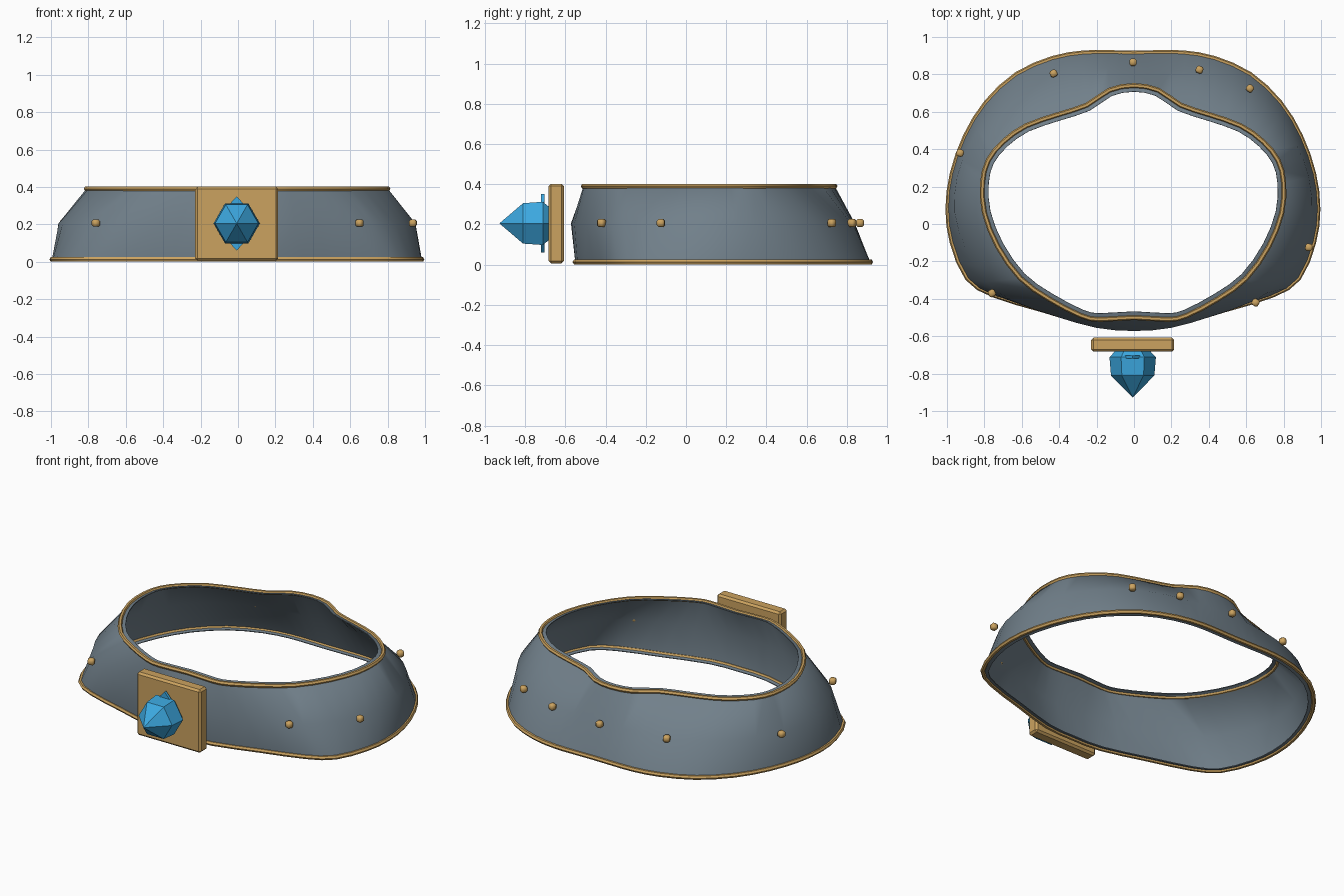
import bpy, bmesh, math
from mathutils import Vector, Matrix

if "Cube" in bpy.data.objects:
    bpy.data.objects.remove(bpy.data.objects["Cube"])


def material(name, rgb):
    m = bpy.data.materials.new(name)
    m.diffuse_color = (*rgb, 1)
    m.use_nodes = True
    m.node_tree.nodes["Principled BSDF"].inputs["Base Color"].default_value = m.diffuse_color
    return m


GREY = material("blue grey band", (0.165, 0.215, 0.255))
GOLD = material("gold", (0.60, 0.365, 0.115))
BLUE = material("blue gem", (0.045, 0.39, 0.74))


def mesh_object(name, bm, mat):
    bmesh.ops.recalc_face_normals(bm, faces=bm.faces)
    me = bpy.data.meshes.new(name)
    bm.to_mesh(me)
    bm.free()
    ob = bpy.data.objects.new(name, me)
    bpy.context.collection.objects.link(ob)
    me.materials.append(mat)
    return ob


def activate(ob):
    bpy.ops.object.select_all(action='DESELECT')
    ob.select_set(True)
    bpy.context.view_layer.objects.active = ob


def ring(half, z):
    """Mirror a half outline (front centre to back centre) and round it."""
    pts = [Vector((x, y, z)) for x, y in half]
    pts += [Vector((-p.x * 1.012, p.y, z)) for p in pts[-2:0:-1]]
    out = []
    n = len(pts)
    for i in range(n):
        a, b, c, d = (pts[(i + k) % n] for k in (-1, 0, 1, 2))
        out += [b, (9 * (b + c) - a - d) / 16]
    return out


def inset_ring(pts, dist, z):
    """Shift a closed outline inwards."""
    out = []
    for i, p in enumerate(pts):
        t = (pts[(i + 1) % len(pts)] - pts[i - 1]).normalized()
        out.append(Vector((p.x - t.y * dist, p.y + t.x * dist, z)))
    return out


# Half outlines of the band at three heights
BOTTOM = [(0, -.55), (.2, -.54), (.48, -.46), (.74, -.38), (.88, -.29),
          (.96, -.1), (.983, .08), (.96, .27), (.89, .47), (.78, .65),
          (.62, .80), (.43, .885), (.27, .914), (.14, .916), (0, .914)]
MIDDLE = [(0, -.572), (.2, -.555), (.41, -.495), (.63, -.415), (.78, -.31),
          (.89, -.13), (.947, .06), (.935, .25), (.87, .42), (.77, .57),
          (.62, .70), (.43, .785), (.27, .82), (.14, .835), (0, .84)]
TOP = [(0, -.5), (.18, -.51), (.28, -.49), (.45, -.40), (.6, -.29),
       (.72, -.12), (.79, .06), (.80, .22), (.77, .34), (.69, .44),
       (.57, .525), (.4, .585), (.25, .635), (.13, .715), (0, .74)]
low, mid, high = ring(BOTTOM, .013), ring(MIDDLE, .205), ring(TOP, .39)

# Thin band wall with a narrow lip turned inwards at both edges
bm = bmesh.new()
outlines = [inset_ring(low, .032, .005), low, mid, high,
            inset_ring(high, .032, .398)]
rows = [[bm.verts.new(p) for p in r] for r in outlines]
n = len(low)
for lo, hi in zip(rows, rows[1:]):
    for i in range(n):
        j = (i + 1) % n
        bm.faces.new((lo[i], lo[j], hi[j], hi[i]))
band = mesh_object("band", bm, GREY)
solid = band.modifiers.new("thickness", 'SOLIDIFY')
solid.thickness = .005
solid.offset = -1
activate(band)
bpy.ops.object.modifier_apply(modifier=solid.name)
bpy.ops.object.shade_smooth_by_angle(angle=math.radians(40))

# Gold trim along both edges
for name, pts in (("bottom_trim", low), ("top_trim", high)):
    cu = bpy.data.curves.new(name, 'CURVE')
    cu.dimensions = '3D'
    cu.bevel_depth = .0135
    cu.bevel_resolution = 1
    sp = cu.splines.new('POLY')
    sp.points.add(len(pts) - 1)
    for sp_point, p in zip(sp.points, pts):
        sp_point.co = (*p, 1)
    sp.use_cyclic_u = True
    cu.materials.append(GOLD)
    trim = bpy.data.objects.new(name, cu)
    bpy.context.collection.objects.link(trim)
    activate(trim)
    bpy.ops.object.convert(target='MESH')
    bpy.ops.object.shade_smooth_by_angle(angle=math.radians(50))

# Small rounded block studs around the middle of the band
STUDS = [(-.43, .805), (-.005, .865), (.35, .825), (.62, .725),
         (-.93, .38), (-.76, -.37), (.65, -.42), (.935, -.125)]
for k, (x, y) in enumerate(STUDS):
    bm = bmesh.new()
    bmesh.ops.create_cube(bm, size=.039)
    bmesh.ops.bevel(bm, geom=bm.edges[:], offset=.009, segments=1,
                    affect='EDGES')
    turn = Matrix.Rotation(math.atan2(y, x), 4, 'Z')
    bmesh.ops.transform(bm, matrix=Matrix.Translation((x, y, .207)) @ turn,
                        verts=bm.verts)
    activate(mesh_object(f"stud_{k + 1}", bm, GOLD))
    bpy.ops.object.shade_smooth_by_angle(angle=math.radians(60))

# Front plate with chamfered edges
bm = bmesh.new()
bmesh.ops.create_cube(bm, size=1)
bmesh.ops.scale(bm, verts=bm.verts, vec=(.444, .075, .396))
bmesh.ops.translate(bm, verts=bm.verts, vec=(-.007, -.645, .204))
bmesh.ops.bevel(bm, geom=bm.edges[:], offset=.012, segments=1,
                affect='EDGES')
mesh_object("front_plate", bm, GOLD)

# Six sided gem pointing forwards
CX, CZ = -.007, .205
bm = bmesh.new()
loops = []
for y, r in ((-.66, .075), (-.712, .124), (-.81, .116)):
    loops.append([bm.verts.new((CX + r * math.cos(math.pi * k / 3), y,
                                CZ + r * math.sin(math.pi * k / 3)))
                  for k in range(6)])
tip = bm.verts.new((CX, -.928, CZ))
bm.faces.new(loops[0])
for a, b in zip(loops, loops[1:]):
    for k in range(6):
        bm.faces.new((a[k], a[(k + 1) % 6], b[(k + 1) % 6], b[k]))
for k in range(6):
    bm.faces.new((loops[2][k], loops[2][(k + 1) % 6], tip))
mesh_object("gem", bm, BLUE)

# Pointed backing leaf showing above and below the gem
bm = bmesh.new()
outline = [(0, .145), (-.055, .085), (-.055, -.085),
           (0, -.145), (.055, -.085), (.055, .085)]
front, back = ([bm.verts.new((CX + x, y, CZ + z)) for x, z in outline]
               for y in (-.72, -.703))
bm.faces.new(front)
bm.faces.new(back)
for k in range(6):
    j = (k + 1) % 6
    bm.faces.new((front[k], front[j], back[j], back[k]))
mesh_object("gem_backing", bm, BLUE)
